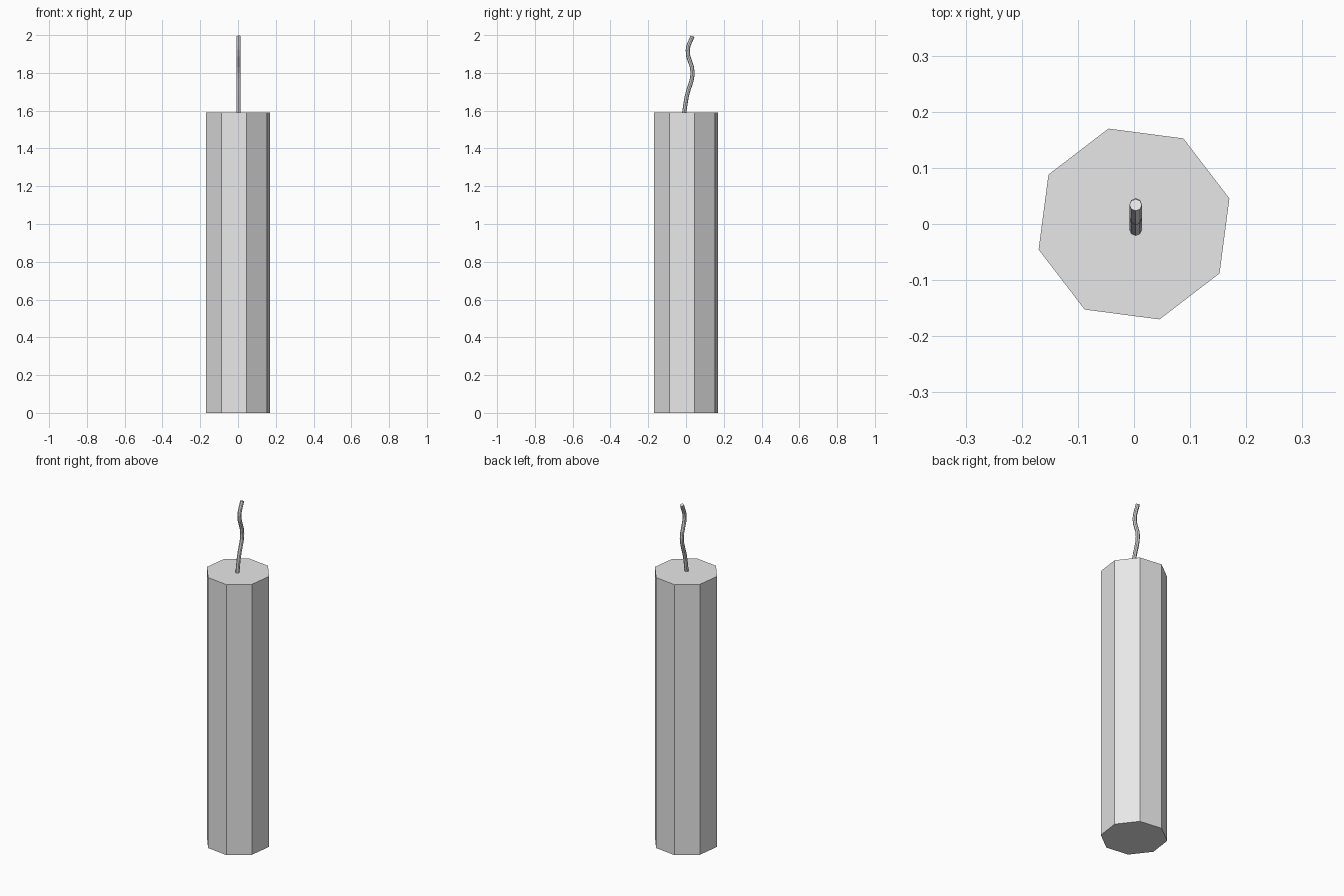
import bpy
from math import radians

cube = bpy.data.objects.get("Cube")
if cube:
    bpy.data.objects.remove(cube, do_unlink=True)

# One plain grey for everything
grey = bpy.data.materials.new("light grey")
grey.use_nodes = True
colour = (0.8, 0.8, 0.8, 1)
grey.diffuse_color = colour
grey.node_tree.nodes["Principled BSDF"].inputs["Base Color"].default_value = colour

# Octagonal stick
HEIGHT = 1.59
bpy.ops.mesh.primitive_cylinder_add(vertices=8, radius=0.176, depth=HEIGHT,
                                    location=(0, 0, HEIGHT / 2),
                                    rotation=(0, 0, radians(15)))
stick = bpy.context.object
stick.name = stick.data.name = "stick"
stick.data.materials.append(grey)

# Wavy fuse: a round tube along a curve in the y-z plane
path = [(-0.011, 1.58), (0.005, 1.68), (0.035, 1.80), (0.009, 1.92), (0.034, 1.994)]
curve = bpy.data.curves.new("fuse", "CURVE")
curve.dimensions = "3D"
curve.bevel_depth = 0.011
curve.bevel_resolution = 2
curve.resolution_u = 4
curve.use_fill_caps = True
spline = curve.splines.new("BEZIER")
spline.bezier_points.add(len(path) - 1)
for point, (y, z) in zip(spline.bezier_points, path):
    point.co = (0.003, y, z)
    point.handle_left_type = point.handle_right_type = "AUTO"

fuse = bpy.data.objects.new("fuse", curve)
bpy.context.collection.objects.link(fuse)
curve.materials.append(grey)
bpy.ops.object.select_all(action="DESELECT")
fuse.select_set(True)
bpy.context.view_layer.objects.active = fuse
bpy.ops.object.convert(target="MESH")
bpy.ops.object.shade_flat()
